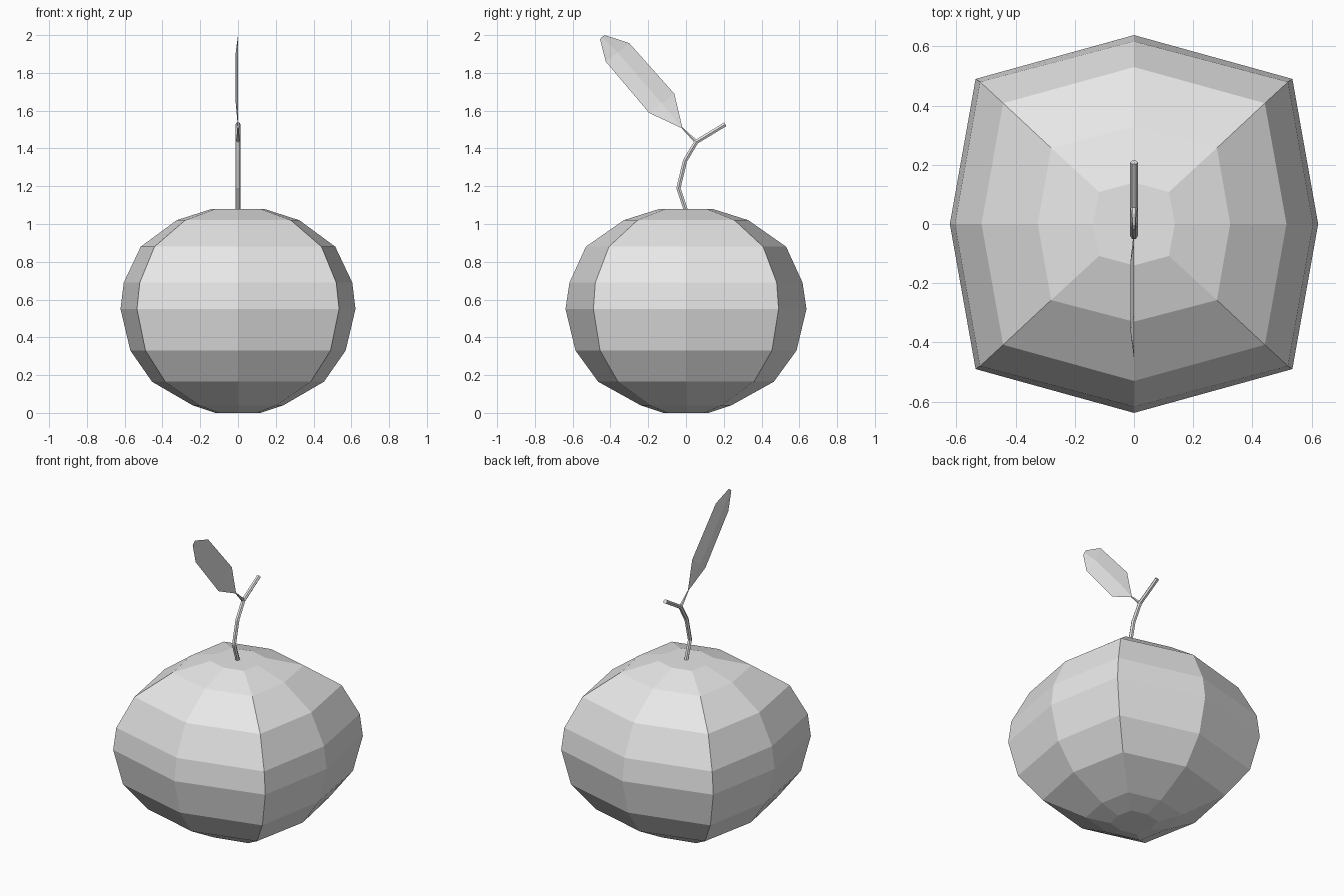
import bpy, bmesh
from mathutils import Vector
from math import cos, sin, pi

if "Cube" in bpy.data.objects:
    bpy.data.objects.remove(bpy.data.objects["Cube"])

grey = bpy.data.materials.new("pale_grey")
grey.diffuse_color = (0.8, 0.8, 0.8, 1)
grey.use_nodes = True
grey.node_tree.nodes["Principled BSDF"].inputs["Base Color"].default_value = grey.diffuse_color


def make(name, bm):
    bmesh.ops.recalc_face_normals(bm, faces=bm.faces)
    me = bpy.data.meshes.new(name)
    bm.to_mesh(me)
    bm.free()
    me.materials.append(grey)
    ob = bpy.data.objects.new(name, me)
    bpy.context.collection.objects.link(ob)
    return ob


def loft(name, rings):
    """Skin a list of point rings and cap both ends."""
    bm = bmesh.new()
    vs = [[bm.verts.new(p) for p in r] for r in rings]
    n = len(rings[0])
    for a, b in zip(vs, vs[1:]):
        for i in range(n):
            j = (i + 1) % n
            bm.faces.new((a[i], a[j], b[j], b[i]))
    bm.faces.new(vs[0])
    bm.faces.new(vs[-1])
    return make(name, bm)


def tube(name, path, radii, sides=6):
    """Tube following (y, z) points."""
    pts = [Vector((0, y, z)) for y, z in path]
    rings = []
    for i, p in enumerate(pts):
        t = (pts[min(i + 1, len(pts) - 1)] - pts[max(i - 1, 0)]).normalized()
        side = Vector((1, 0, 0))
        up = t.cross(side)
        rings.append([p + radii[i] * (cos(2 * pi * k / sides) * side + sin(2 * pi * k / sides) * up)
                      for k in range(sides)])
    return loft(name, rings)


# Fruit body: eight-sided rings (z, side reach x, side reach y, corner x, corner y)
levels = [
    (0.00, 0.12, 0.12, 0.10, 0.095),
    (0.04, 0.24, 0.24, 0.205, 0.19),
    (0.165, 0.455, 0.465, 0.385, 0.36),
    (0.33, 0.57, 0.585, 0.49, 0.455),
    (0.55, 0.622, 0.638, 0.535, 0.49),
    (0.69, 0.605, 0.617, 0.52, 0.48),
    (0.88, 0.515, 0.53, 0.442, 0.408),
    (1.02, 0.325, 0.33, 0.28, 0.257),
    (1.08, 0.138, 0.14, 0.118, 0.108),
]
loft("fruit_body", [[(mx, 0, z), (cx, cy, z), (0, my, z), (-cx, cy, z),
                     (-mx, 0, z), (-cx, -cy, z), (0, -my, z), (cx, -cy, z)]
                    for z, mx, my, cx, cy in levels])

# Bent stem and the thin stalk that carries the leaf
tube("stem", [(0, 1.07), (-0.04, 1.19), (-0.005, 1.335), (0.055, 1.435), (0.208, 1.528)],
     [0.013] * 5)
tube("leaf_stalk", [(0.055, 1.435), (0.02, 1.468), (-0.02, 1.508)], [0.012, 0.007, 0.004])

# Leaf: two halves folded along a midrib
base, tip = (0, -0.018, 1.505), (0, -0.445, 1.99)
upper = [(0, -0.062, 1.69), (0, -0.30, 1.957), (0, -0.43, 2.0)]
lower = [(0, -0.195, 1.588), (0, -0.425, 1.86), (0, -0.455, 1.978)]
rib = [(-0.012, -0.128, 1.639), (-0.012, -0.362, 1.908), tip]
bm = bmesh.new()
b = bm.verts.new(base)
m = [bm.verts.new(p) for p in rib]
for edge in (upper, lower):
    e = [bm.verts.new(p) for p in edge]
    bm.faces.new((b, m[0], e[0]))
    for i in range(2):
        bm.faces.new((m[i], m[i + 1], e[i + 1], e[i]))
make("leaf", bm)
